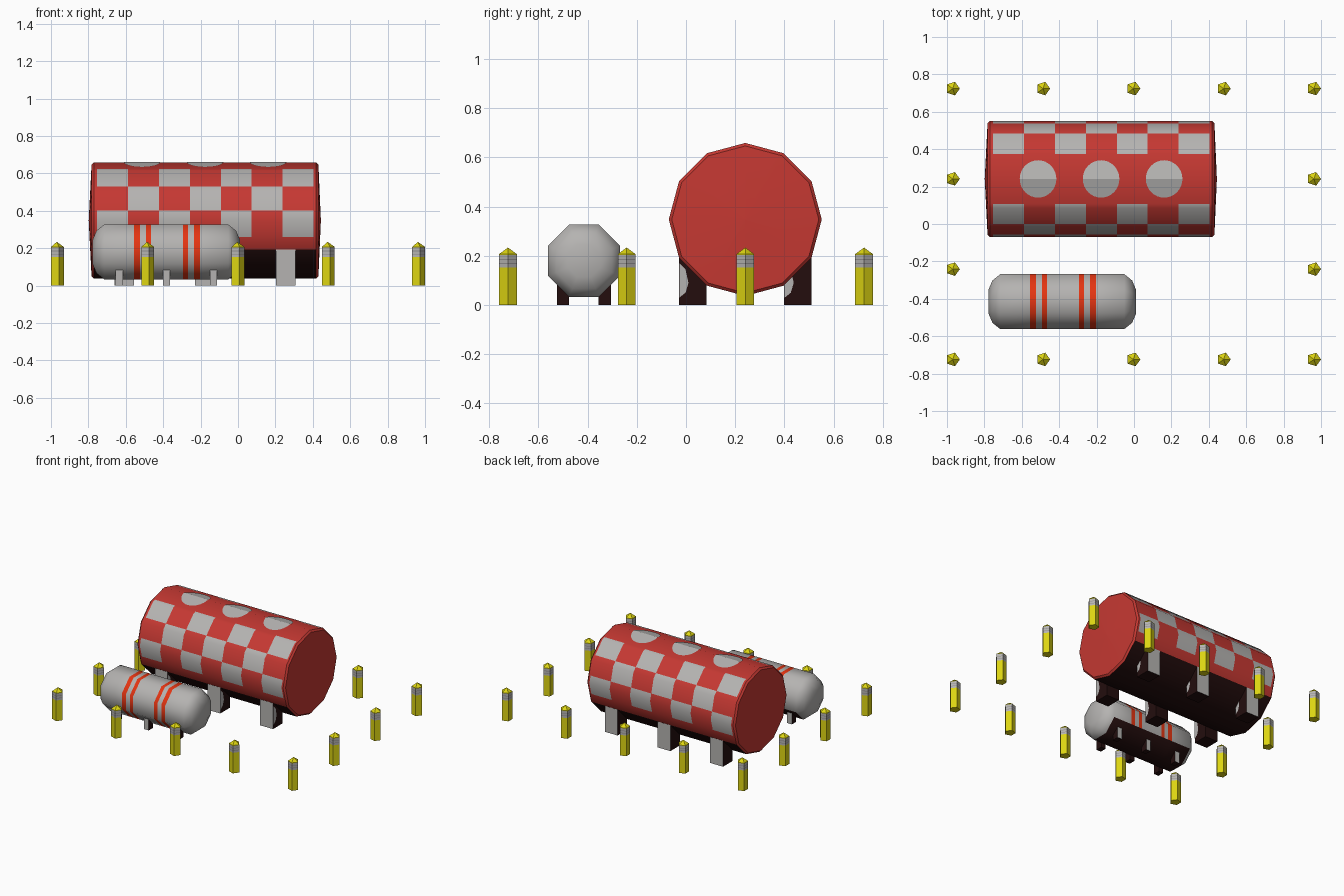
import bpy, bmesh, math
from mathutils import Vector

if "Cube" in bpy.data.objects:
    bpy.data.objects.remove(bpy.data.objects["Cube"])


def material(name, r, g, b):
    m = bpy.data.materials.new(name)
    m.diffuse_color = (r, g, b, 1)
    m.use_nodes = True
    m.node_tree.nodes["Principled BSDF"].inputs["Base Color"].default_value = m.diffuse_color
    return m


RED = material("tank red", 0.56, 0.04, 0.032)
WHITE = material("pale grey", 0.46, 0.45, 0.44)
DARK = material("dark maroon", 0.017, 0.004, 0.004)
ORANGE = material("orange stripe", 0.78, 0.035, 0.006)
YELLOW = material("post yellow", 0.72, 0.66, 0.006)
GREY = material("mid grey", 0.27, 0.26, 0.26)


def finish(name, bm, mats, smooth=None):
    bm.normal_update()
    me = bpy.data.meshes.new(name)
    bm.to_mesh(me)
    bm.free()
    for m in mats:
        me.materials.append(m)
    ob = bpy.data.objects.new(name, me)
    bpy.context.collection.objects.link(ob)
    if smooth:
        bpy.ops.object.select_all(action='DESELECT')
        ob.select_set(True)
        bpy.context.view_layer.objects.active = ob
        bpy.ops.object.shade_smooth_by_angle(angle=math.radians(smooth))
    return ob


def loft(name, rings, mats, rule, smooth=None):
    """Skin a list of point rings; rule(ring, side) gives the material index."""
    bm = bmesh.new()
    vs = [[bm.verts.new(p) for p in ring] for ring in rings]
    n = len(vs[0])
    for i in range(len(vs) - 1):
        for j in range(n):
            k = (j + 1) % n
            f = bm.faces.new((vs[i][j], vs[i][k], vs[i + 1][k], vs[i + 1][j]))
            f.material_index = rule(i, j)
    for i in (0, -1):
        bm.faces.new(vs[i]).material_index = rule(0, 0)
    bmesh.ops.recalc_face_normals(bm, faces=bm.faces)
    return finish(name, bm, mats, smooth)


# Large chequered tank: 12-sided section with extra points at the chequer rows
TY, TZ, TR = 0.241, 0.348, 0.311
half = [0, 26, 30, 53, 60, 80, 90, 107, 120, 150, 180]
angles = half + [360 - a for a in half[-2:0:-1]]


def section(a):
    r = math.cos(math.radians(15)) / math.cos(math.radians(a % 30 - 15))
    return r * math.sin(math.radians(a)), r * math.cos(math.radians(a))


grid = [-0.755 + 0.1657 * i for i in range(8)]
stations = ([(-0.798, 0.01), (-0.783, 0.961), (-0.771, 1)] + [(x, 1) for x in grid]
            + [(0.418, 1), (0.43, 0.961), (0.443, 0.01)])
rings = [[(x, TY + TR * s * section(a)[0], TZ + TR * s * section(a)[1]) for a in angles]
         for x, s in stations]


def chequer(i, j):
    a = angles[j]
    b = angles[j + 1] if j + 1 < len(angles) else 360
    mid = (a + b) / 2
    mid = min(mid, 360 - mid)
    if mid > 120 and 1 < i < len(stations) - 3:
        return 2
    row, col = math.floor((mid - 26) / 27), i - 3
    return int(0 <= row <= 2 and 0 <= col <= 6 and (row + col) % 2 == 0)


loft("large_tank", rings, [RED, WHITE, DARK], chequer, 35)

# Pale discs folded over the top ridge of the large tank
for n, cx in enumerate((-0.513, -0.176, 0.161)):
    bm = bmesh.new()
    for side in (-1, 1):
        pts = []
        for k in range(17):
            t = math.pi * k / 16
            y = 0.1 * math.sin(t)
            pts.append((cx + 0.098 * math.cos(t), TY + side * y,
                        TZ + TR + 0.003 - y * math.tan(math.radians(15))))
        f = bm.faces.new([bm.verts.new(p) for p in pts])
        f.normal_update()
        if f.normal.z < 0:
            f.normal_flip()
    finish(f"top_disc_{n}", bm, [WHITE])

# Small eight-sided tank with domed ends and two pairs of stripes
SY, SZ, SR = -0.415, 0.18, 0.159
bands = [(-0.556, -0.524), (-0.492, -0.465), (-0.294, -0.267), (-0.235, -0.203)]
cuts = [x for b in bands for x in b]
stations2 = ([(-0.777, 0.45), (-0.757, 0.77), (-0.715, 1)] + [(x, 1) for x in cuts]
             + [(-0.052, 1), (-0.01, 0.77), (0.01, 0.45)])
oct_angles = [math.radians(22.5 + 45 * j) for j in range(8)]
rings = [[(x, SY + SR * s * math.sin(a), SZ + SR * s * math.cos(a)) for a in oct_angles]
         for x, s in stations2]


def stripes(i, j):
    if j in (2, 3) and 1 < i < len(stations2) - 3:  # underside and rear lower slope
        return 2
    return int(3 <= i <= 9 and i % 2 == 1)


loft("small_tank", rings, [WHITE, ORANGE, DARK], stripes, 50)


# Legs: pale on the outward face, dark on the others
def leg(name, cx, cy, wx, wy, h, out):
    bm = bmesh.new()
    bmesh.ops.create_cube(bm, size=1)
    for v in bm.verts:
        v.co = Vector((cx + v.co.x * wx, cy + v.co.y * wy, (v.co.z + 0.5) * h))
    bm.normal_update()
    for f in bm.faces:
        f.material_index = 0 if f.normal.y * out > 0.5 else 1
    finish(name, bm, [WHITE, DARK])


for n in range(3):
    for side, label in ((-1, "front"), (1, "back")):
        x = -0.177 + (n - 1) * 0.432
        y = TY + side * 0.214
        leg(f"large_{label}_leg_{n}", x, y, 0.105, 0.112, 0.192, side)
        leg(f"small_{label}_leg_{n}", -0.383 + (n - 1) * 0.252, SY + side * 0.085,
            0.038, 0.05, 0.083, side)
        # worn pale patch on the right face of each large leg
        bm = bmesh.new()
        bm.faces.new([bm.verts.new((x + 0.0545, y - 0.054 + u, z)) for u, z in
                      ((0, 0.03), (0.025, 0.05), (0.037, 0.09), (0.025, 0.145), (0, 0.17))])
        finish(f"{label}_leg_patch_{n}", bm, [WHITE])

# Five-sided guard posts round the edge, with banded collars and pointed caps
levels = [(0, 1), (0.152, 1), (0.166, 1), (0.170, 1), (0.183, 1), (0.187, 1), (0.203, 1),
          (0.207, 1), (0.233, 0.03)]
post_mats = [0, 1, 2, 1, 2, 1, 0, 0]


def post(name, px, py):
    rings = [[(px + 0.038 * s * math.cos(math.tau * k / 5),
               py + 0.038 * s * math.sin(math.tau * k / 5), z) for k in range(5)]
             for z, s in levels]
    loft(name, rings, [YELLOW, WHITE, GREY], lambda i, j: post_mats[i])


for i in range(5):
    for j in range(4):
        if i in (0, 4) or j in (0, 3):
            post(f"guard_post_{i}_{j}", -0.969 + 0.48275 * i, -0.724 + 0.48267 * j)
